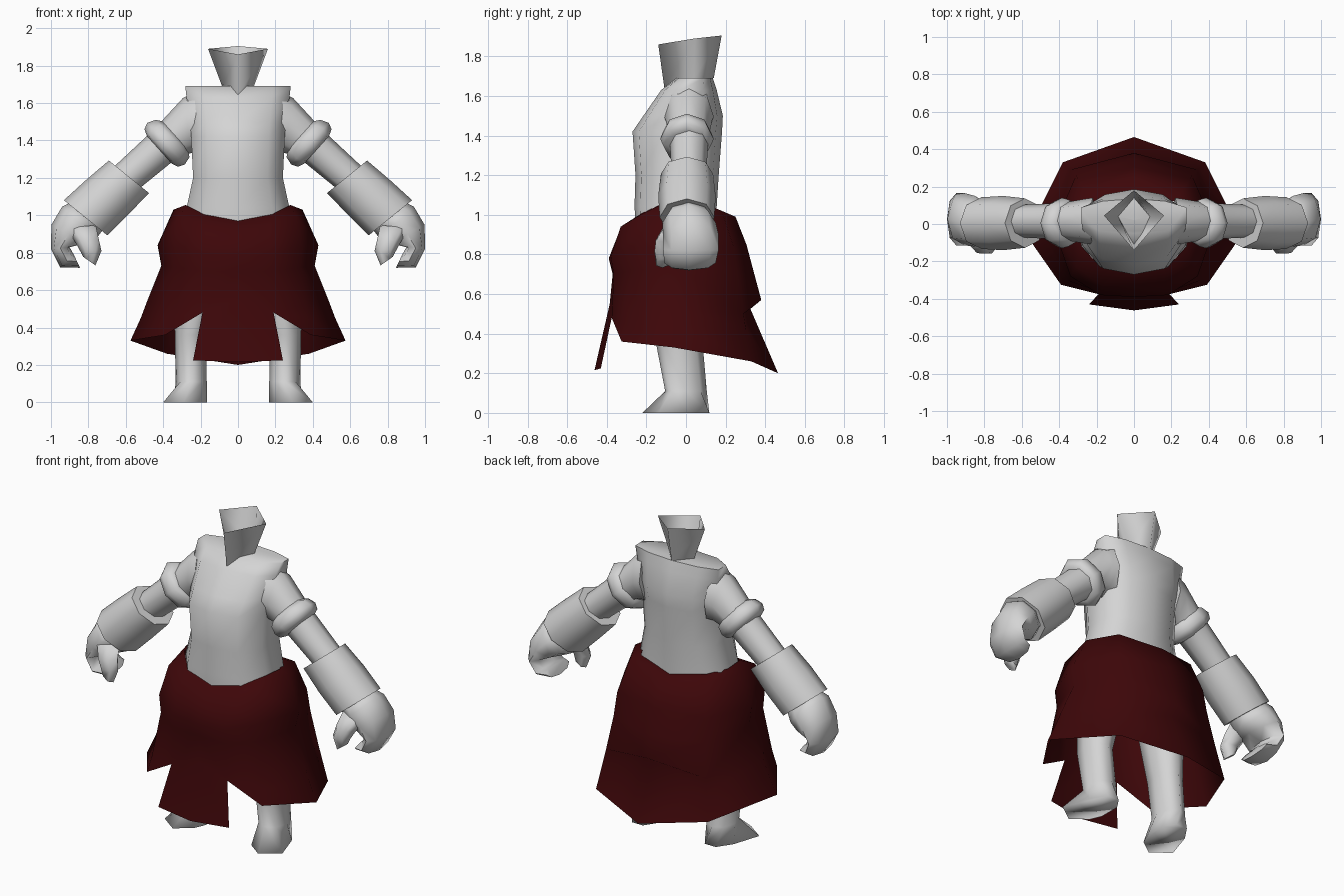
import bpy, bmesh, math
from mathutils import Vector


def material(name, rgb):
    m = bpy.data.materials.new(name)
    m.diffuse_color = (*rgb, 1)
    return m


GREY = material("light_grey", (0.66, 0.66, 0.66))
RED = material("dark_red", (0.047, 0.002, 0.0027))


def loft(name, rings, mat, closed=True, caps=(True, True), mirror=False, extra=()):
    """Skin a list of equal-length point rings; extra holds more (ring, ring) strips."""
    bm = bmesh.new()

    def strip(a, b, loop):
        n = len(a)
        for i in range(n if loop else n - 1):
            j = (i + 1) % n
            bm.faces.new((a[i], a[j], b[j], b[i]))

    rows = [[bm.verts.new(p) for p in r] for r in rings]
    for a, b in zip(rows, rows[1:]):
        strip(a, b, closed)
    for a, b in extra:
        strip([bm.verts.new(p) for p in a], [bm.verts.new(p) for p in b], False)
    for row, cap in zip((rows[0], rows[-1]), caps):
        if cap and closed:
            bm.faces.new(row)
    bmesh.ops.remove_doubles(bm, verts=bm.verts, dist=0.0005)
    bmesh.ops.recalc_face_normals(bm, faces=bm.faces)
    me = bpy.data.meshes.new(name)
    bm.to_mesh(me)
    bm.free()
    me.materials.append(mat)
    ob = bpy.data.objects.new(name, me)
    bpy.context.collection.objects.link(ob)
    if mirror:
        mod = ob.modifiers.new("mirror", 'MIRROR')
        mod.use_clip = True
        mod.merge_threshold = 0.001
    return ob


def arm_ring(x, y, z, direction, half, ry, n=8):
    """Ring square to a direction (degrees below horizontal) in the xz plane."""
    a = math.radians(direction)
    side = Vector((math.sin(a), 0, math.cos(a)))
    pts = []
    for i in range(n):
        t = 2 * math.pi * i / n
        pts.append(Vector((x, y, z)) + side * half * math.cos(t)
                   + Vector((0, ry * math.sin(t), 0)))
    return pts


def flat_ring(x, y, z, rx, ry, n=8):
    return [(x + rx * math.cos(2 * math.pi * i / n), y + ry * math.sin(2 * math.pi * i / n), z)
            for i in range(n)]


# Torso: ten-sided rings from waist to shoulders
def torso_ring(z, w, yf, yb):
    d = yb - yf
    half = [(0, 0), (0.66, 0.07), (1, 0.35), (1, 0.75), (0.6, 0.93), (0, 1)]
    pts = [(w * fx, yf + d * fy, z) for fx, fy in half]
    return pts + [(-x, y, zz) for x, y, zz in reversed(pts[1:-1])]


loft("torso", [torso_ring(0.90, 0.28, -0.25, 0.15),
               torso_ring(1.04, 0.275, -0.26, 0.155),
               torso_ring(1.2, 0.24, -0.255, 0.165),
               torso_ring(1.42, 0.25, -0.27, 0.182),
               torso_ring(1.5, 0.257, -0.215, 0.186),
               torso_ring(1.63, 0.275, -0.125, 0.155),
               torso_ring(1.69, 0.282, -0.05, 0.135)], GREY)

# Neck: open flared diamond collar with a pointed floor
neck_base = [(0, -0.11, 1.645), (0.085, 0.04, 1.69), (0, 0.14, 1.69), (-0.085, 0.04, 1.69)]
neck_rim = [(0, -0.14, 1.86), (0.16, 0.045, 1.89), (0, 0.18, 1.905), (-0.16, 0.045, 1.89)]
neck = loft("neck", [neck_base, neck_rim], GREY, caps=(False, False))
loft("neck_floor", [[(0, 0.05, 1.70)] * 4, neck_base], GREY, caps=(False, False))

# Upper arm (tall at the shoulder), arm band and forearm guard
loft("upper_arm", [arm_ring(0.22, 0.015, 1.495, 5, 0.165, 0.125),
                   arm_ring(0.27, 0.015, 1.48, 10, 0.148, 0.118),
                   arm_ring(0.385, 0.015, 1.385, 42, 0.098, 0.098),
                   arm_ring(0.62, 0.015, 1.18, 48, 0.088, 0.086)], GREY, mirror=True)
loft("arm_band", [arm_ring(0.335, 0.005, 1.425, 42, 0.105, 0.10),
                  arm_ring(0.35, 0.005, 1.41, 42, 0.135, 0.125),
                  arm_ring(0.385, 0.005, 1.383, 42, 0.15, 0.135),
                  arm_ring(0.41, 0.005, 1.36, 42, 0.135, 0.125),
                  arm_ring(0.42, 0.005, 1.35, 42, 0.10, 0.095)], GREY, mirror=True)
loft("forearm_guard", [arm_ring(0.583, 0.005, 1.206, 51, 0.138, 0.132),
                       arm_ring(0.70, 0.005, 1.096, 51, 0.146, 0.145),
                       arm_ring(0.815, 0.005, 0.987, 51, 0.149, 0.138)], GREY, mirror=True)

# Hand: palm bending into curled fingers, plus a thumb toward the front
loft("palm_and_fingers", [arm_ring(0.80, 0.01, 1.0, 46, 0.11, 0.10),
                          arm_ring(0.85, 0.015, 0.96, 46, 0.125, 0.135),
                          arm_ring(0.905, 0.025, 0.90, 62, 0.105, 0.14),
                          arm_ring(0.95, 0.025, 0.825, 95, 0.05, 0.14),
                          arm_ring(0.915, 0.02, 0.757, 135, 0.05, 0.13),
                          arm_ring(0.86, 0.015, 0.752, 205, 0.036, 0.11)],
     GREY, mirror=True)
loft("thumb", [arm_ring(0.84, -0.06, 0.94, 95, 0.08, 0.06, 6),
               arm_ring(0.81, -0.105, 0.87, 95, 0.065, 0.055, 6),
               arm_ring(0.79, -0.12, 0.815, 85, 0.06, 0.045, 6),
               arm_ring(0.795, -0.12, 0.755, 55, 0.04, 0.035, 6)], GREY, mirror=True)

# Legs running smoothly into outward-pointing feet
sole = [(0.345, 0.03), (0.285, 0.118), (0.21, 0.118), (0.165, 0.05),
        (0.165, -0.08), (0.195, -0.15), (0.29, -0.22), (0.40, -0.14)]
leg = loft("leg_and_foot", [flat_ring(0.2, -0.02, 0.95, 0.12, 0.13),
                            flat_ring(0.22, -0.03, 0.65, 0.12, 0.14),
                            flat_ring(0.255, -0.035, 0.36, 0.083, 0.118),
                            flat_ring(0.25, 0.0, 0.11, 0.083, 0.105),
                            [(x, y, 0) for x, y in sole]], GREY, mirror=True)

# Skirt: half rows from front centre to back centre, slit beside the front flap
slit = (0.19, -0.375, 0.48)
flap_top = (0, -0.385, 0.55)
rows = [
    [(0, -0.258, 0.97), (0.18, -0.228, 1.005), (0.28, -0.12, 1.055), (0.285, 0, 1.05),
     (0.22, 0.12, 1.045), (0, 0.157, 1.0)],
    [(0, -0.335, 0.92), (0.17, -0.33, 0.94), (0.31, -0.23, 1.0), (0.345, 0, 1.03),
     (0.26, 0.18, 1.02), (0, 0.25, 0.99)],
    [(0, -0.39, 0.78), (0.18, -0.38, 0.79), (0.34, -0.28, 0.83), (0.43, -0.02, 0.84),
     (0.3, 0.24, 0.84), (0, 0.305, 0.85)],
    [(0, -0.37, 0.70), (0.18, -0.365, 0.7), (0.335, -0.27, 0.72), (0.41, -0.03, 0.73),
     (0.31, 0.26, 0.7), (0, 0.345, 0.7)],
    [flap_top, slit, (0.36, -0.3, 0.52), (0.49, -0.05, 0.53),
     (0.34, 0.29, 0.5), (0, 0.38, 0.57)],
]
hem = [slit, (0.39, -0.325, 0.36), (0.575, -0.06, 0.33), (0.38, 0.33, 0.26), (0, 0.465, 0.20)]
tuck = [slit, (0.37, -0.31, 0.45), (0.52, -0.055, 0.45), (0.353, 0.303, 0.42), (0, 0.325, 0.525)]
flap = [(0, -0.462, 0.215), (0.24, -0.43, 0.225)]
loft("skirt", rows, RED, closed=False, mirror=True,
     extra=[(rows[-1][1:], tuck), (tuck, hem), (rows[-1][:2], flap)])

# Smooth shading with sharp creases kept; the collar and legs are softer
for ob in list(bpy.data.objects):
    bpy.ops.object.select_all(action='DESELECT')
    ob.select_set(True)
    bpy.context.view_layer.objects.active = ob
    bpy.ops.object.shade_smooth_by_angle(angle=math.radians(140 if ob in (neck, leg) else 70))
